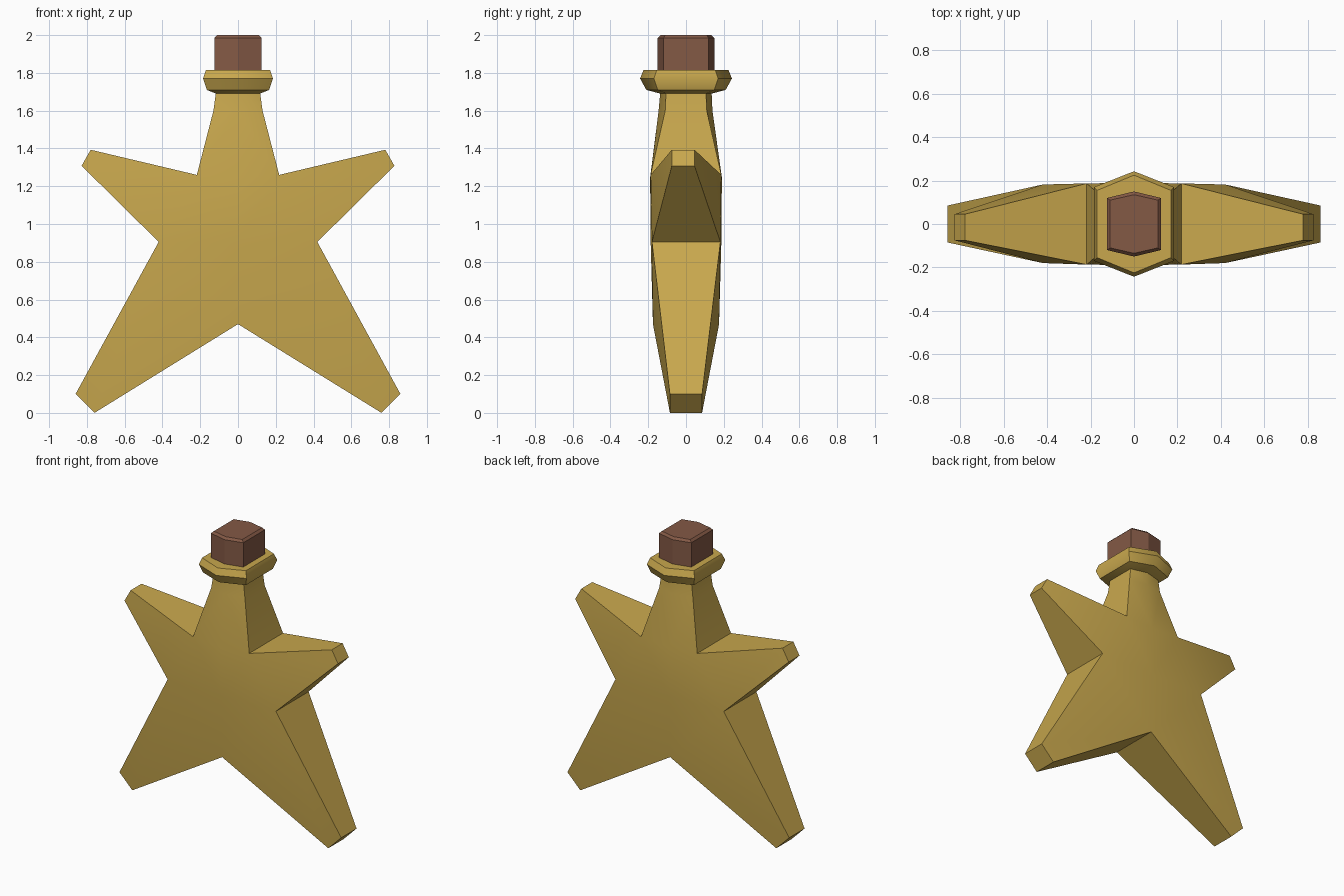
import bpy, bmesh, math

if "Cube" in bpy.data.objects:
    bpy.data.objects.remove(bpy.data.objects["Cube"], do_unlink=True)


def material(name, rgb):
    m = bpy.data.materials.new(name)
    m.use_nodes = True
    m.diffuse_color = (*rgb, 1)
    bsdf = m.node_tree.nodes["Principled BSDF"]
    bsdf.inputs["Base Color"].default_value = (*rgb, 1)
    bsdf.inputs["Roughness"].default_value = 0.7
    return m


def finish(name, bm, mat, angle):
    bmesh.ops.recalc_face_normals(bm, faces=bm.faces[:])
    mesh = bpy.data.meshes.new(name)
    bm.to_mesh(mesh)
    bm.free()
    mesh.materials.append(mat)
    obj = bpy.data.objects.new(name, mesh)
    bpy.context.collection.objects.link(obj)
    bpy.ops.object.select_all(action='DESELECT')
    obj.select_set(True)
    bpy.context.view_layer.objects.active = obj
    bpy.ops.object.shade_smooth_by_angle(angle=math.radians(angle))
    return obj


def hex_loft(name, rings, mat, angle):
    """Stack of six-sided rings: half width, side depth, point depth, height."""
    bm = bmesh.new()
    loops = []
    for w, d, p, z in rings:
        pts = [(w, -d), (w, d), (0, p), (-w, d), (-w, -d), (0, -p)]
        loops.append([bm.verts.new((x, y, z)) for x, y in pts])
    for a, b in zip(loops, loops[1:]):
        for i in range(6):
            j = (i + 1) % 6
            bm.faces.new((a[i], a[j], b[j], b[i]))
    bm.faces.new(loops[0][::-1])
    bm.faces.new(loops[-1])
    return finish(name, bm, mat, angle)


gold = material("gold", (0.58, 0.39, 0.075))
brown = material("cork brown", (0.23, 0.10, 0.06))

# Star bottle: half outline as x, z, front y, back y
points = {
    "neck_top": (0.115, 1.71, -0.105, 0.105),
    "neck_low": (0.13, 1.60, -0.11, 0.11),
    "shoulder": (0.218, 1.26, -0.187, 0.187),
    "arm_top": (0.78, 1.393, -0.075, 0.045),
    "arm_end": (0.828, 1.308, -0.075, 0.045),
    "waist": (0.42, 0.905, -0.18, 0.182),
    "foot_out": (0.86, 0.10, -0.085, 0.085),
    "foot_in": (0.76, 0, -0.085, 0.085),
    "crotch": (0, 0.47, -0.175, 0.175),
    "mid": (0, 0.9, -0.187, 0.187),
    "mid_shoulder": (0, 1.245, -0.19, 0.19),
    "mid_neck": (0, 1.60, -0.145, 0.14),
    "mid_top": (0, 1.71, -0.135, 0.135),
}
panels = [
    ("mid_top", "mid_neck", "neck_low", "neck_top"),
    ("mid_neck", "mid_shoulder", "shoulder", "neck_low"),
    ("mid_shoulder", "mid", "shoulder"),
    ("shoulder", "mid", "waist"),
    ("mid", "crotch", "waist"),
    ("shoulder", "waist", "arm_end", "arm_top"),
    ("waist", "crotch", "foot_in", "foot_out"),
]
bm = bmesh.new()
for side in (1, -1):
    front = {k: bm.verts.new((side * x, f, z)) for k, (x, z, f, b) in points.items()}
    back = {k: bm.verts.new((side * x, b, z)) for k, (x, z, f, b) in points.items()}
    for panel in panels:
        bm.faces.new([front[k] for k in panel])
        bm.faces.new([back[k] for k in reversed(panel)])
    rim = list(points)[:9]
    for a, b in zip(rim, rim[1:]):
        bm.faces.new((front[a], front[b], back[b], back[a]))
bmesh.ops.remove_doubles(bm, verts=bm.verts[:], dist=0.0001)
finish("star_bottle", bm, gold, 35)

# Collar around the neck
hex_loft("collar", [
    (0.115, 0.105, 0.135, 1.69),
    (0.165, 0.15, 0.21, 1.71),
    (0.185, 0.17, 0.243, 1.77),
    (0.17, 0.155, 0.225, 1.815),
], gold, 42)

# Stopper with a narrow chamfer at the top
hex_loft("cork", [
    (0.125, 0.12, 0.15, 1.75),
    (0.125, 0.12, 0.15, 1.985),
    (0.11, 0.11, 0.135, 2.0),
], brown, 10)
